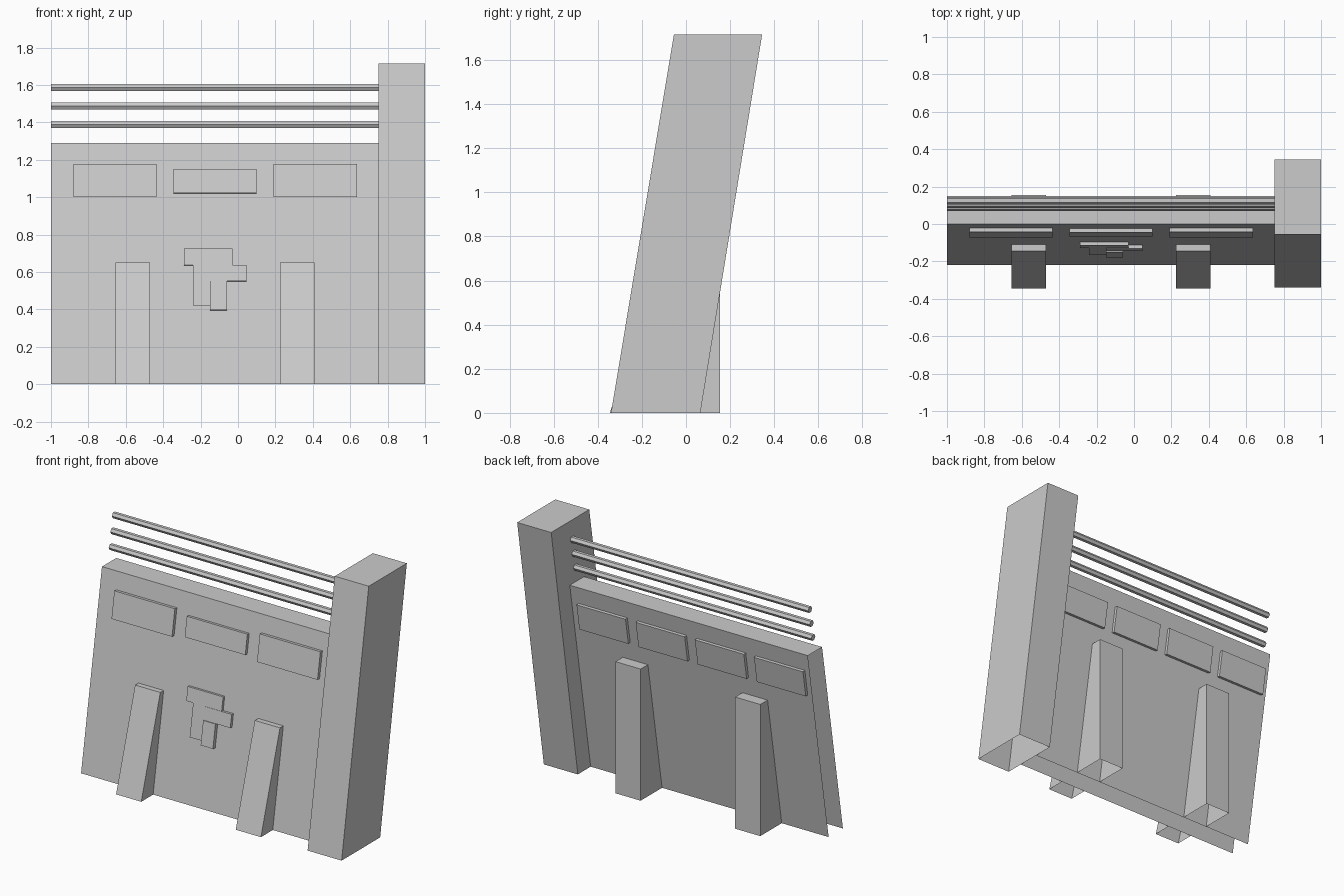
import bpy
import bmesh
import math

cube = bpy.data.objects.get("Cube")
if cube:
    bpy.data.objects.remove(cube, do_unlink=True)

grey = bpy.data.materials.new("plain_grey")
grey.use_nodes = True
grey.diffuse_color = (0.6, 0.6, 0.6, 1)
grey.node_tree.nodes["Principled BSDF"].inputs["Base Color"].default_value = (0.6, 0.6, 0.6, 1)

WALL_TOP = 1.29
LEAN = 0.17


def front_y(z):
    return -0.22 + LEAN * z


def back_y(z):
    return -0.07 + LEAN * z


def prism(name, x0, x1, profile, skip=(), caps=True):
    """Sweep a (y, z) profile along x; skip lists profile edges left open."""
    bm = bmesh.new()
    left = [bm.verts.new((x0, y, z)) for y, z in profile]
    right = [bm.verts.new((x1, y, z)) for y, z in profile]
    n = len(profile)
    for i in range(n):
        if i not in skip:
            j = (i + 1) % n
            bm.faces.new((left[i], left[j], right[j], right[i]))
    if caps:
        bm.faces.new(right)
        bm.faces.new(left[::-1])
    mesh = bpy.data.meshes.new(name)
    bm.to_mesh(mesh)
    bm.free()
    mesh.materials.append(grey)
    obj = bpy.data.objects.new(name, mesh)
    bpy.context.collection.objects.link(obj)
    return obj


def plate(name, x0, x1, z0, z1, depth, side=front_y):
    """Raised slab lying on the leaning front or back of the wall."""
    out = -depth if side is front_y else depth
    drop = LEAN * out
    profile = [(side(z0) + out, z0 - drop * 0.5), (side(z0), z0),
               (side(z1), z1), (side(z1) + out, z1 - drop * 0.5)]
    if side is back_y:
        profile.reverse()
    prism(name, x0, x1, profile)


# Leaning wall, open at the ends and underneath
prism("wall", -1, 0.75, [(front_y(0), 0), (back_y(0), 0),
                         (back_y(WALL_TOP), WALL_TOP), (front_y(WALL_TOP), WALL_TOP)],
      skip=(0,), caps=False)

# Tall leaning pillar, open underneath
prism("pillar", 0.75, 1, [(-0.34, 0), (0.065, 0), (0.345, 1.715), (-0.055, 1.715)], skip=(0,))

# Buttresses on both sides of the wall
for i, x in enumerate((-0.655, 0.225)):
    prism(f"front_buttress_{i + 1}", x, x + 0.185,
          [(-0.345, 0), (front_y(0), 0), (front_y(0.65), 0.65), (-0.145, 0.65)], skip=(0, 1))
    prism(f"back_buttress_{i + 1}", x, x + 0.185,
          [(back_y(0), 0), (0.155, 0), (0.155, 0.875), (back_y(0.875), 0.875)], skip=(0, 3))

# Rectangular panels along the top of the wall
plate("front_panel_1", -0.88, -0.435, 1.0, 1.175, 0.022)
plate("front_panel_2", -0.345, 0.1, 1.02, 1.15, 0.02)
plate("front_panel_3", 0.19, 0.635, 1.0, 1.175, 0.022)
for i in range(4):
    x = -0.965 + 0.435 * i
    plate(f"back_panel_{i + 1}", x, x + 0.36, 1.0, 1.175, 0.02, back_y)

# Overlapping relief slabs at the middle of the front
plate("relief_top", -0.29, -0.03, 0.635, 0.725, 0.017)
plate("relief_middle", -0.15, 0.045, 0.55, 0.635, 0.019)
plate("relief_body", -0.24, -0.06, 0.42, 0.635, 0.016)
plate("relief_bottom", -0.15, -0.06, 0.395, 0.55, 0.025)

# Three six-sided rails above the wall
for i in range(3):
    z = 1.388 + 0.099 * i
    y = 0.091 + LEAN * 0.099 * i
    ring = [(y + 0.021 * math.cos(a * math.pi / 3), z + 0.021 * math.sin(a * math.pi / 3))
            for a in range(6)]
    prism(f"rail_{i + 1}", -1, 0.75, ring)
